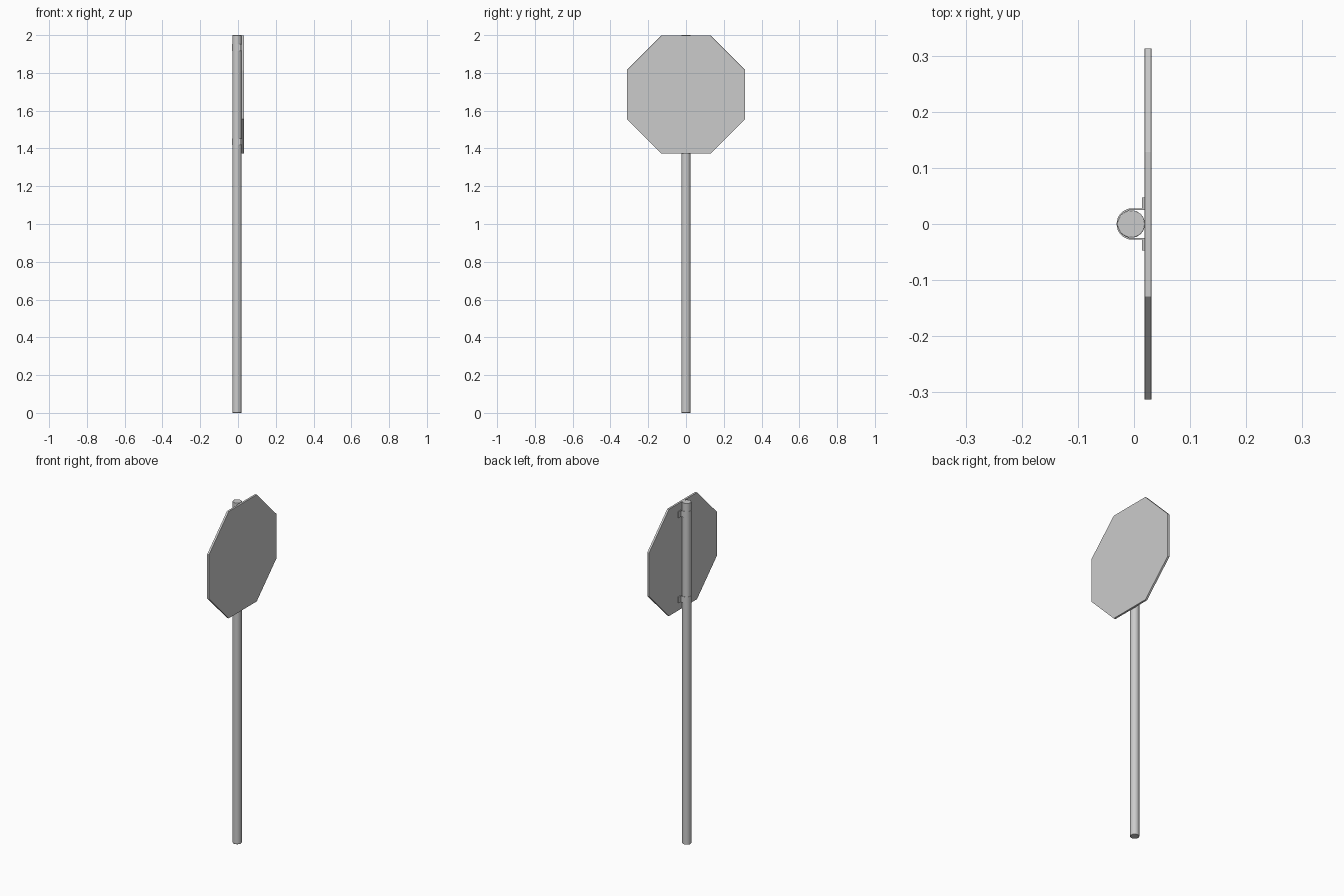
import bpy, bmesh, math

if "Cube" in bpy.data.objects:
    bpy.data.objects.remove(bpy.data.objects["Cube"])

POLE_X, POLE_R = -0.005, 0.0245
PLATE_BACK, PLATE_FRONT = 0.019, 0.031


def prism(name, outline, to_3d, depth, bevel=0.0, smooth=False):
    """Extrude a closed 2D outline along the vector depth."""
    bm = bmesh.new()
    face = bm.faces.new([bm.verts.new(to_3d(a, b)) for a, b in outline])
    ext = bmesh.ops.extrude_face_region(bm, geom=[face])
    verts = [g for g in ext["geom"] if isinstance(g, bmesh.types.BMVert)]
    bmesh.ops.translate(bm, verts=verts, vec=depth)
    bmesh.ops.recalc_face_normals(bm, faces=bm.faces)
    mesh = bpy.data.meshes.new(name)
    bm.to_mesh(mesh)
    bm.free()
    obj = bpy.data.objects.new(name, mesh)
    bpy.context.collection.objects.link(obj)
    if bevel:
        mod = obj.modifiers.new("edge_bevel", "BEVEL")
        mod.width, mod.segments = bevel, 2
        mod.limit_method, mod.angle_limit = "ANGLE", math.radians(40)
    if smooth:
        bpy.context.view_layer.objects.active = obj
        obj.select_set(True)
        bpy.ops.object.shade_smooth_by_angle(angle=math.radians(35))
        obj.select_set(False)
    return obj


def ring(n, radius, start=0.0):
    return [(radius * math.cos(start + math.tau * i / n),
             radius * math.sin(start + math.tau * i / n)) for i in range(n)]


# Round post
prism("post", ring(32, POLE_R), lambda a, b: (POLE_X + a, b, 0),
      (0, 0, 2.0), bevel=0.0015, smooth=True)

# Octagonal sign plate, facing +x
circumradius = 0.313 / math.cos(math.pi / 8)
prism("sign_plate", ring(8, circumradius, math.pi / 8),
      lambda a, b: (PLATE_BACK, a, 1.685 + b),
      (PLATE_FRONT - PLATE_BACK, 0, 0), bevel=0.001)

# U-shaped clamps round the post, with flanges against the plate
CX, OUTER, INNER = -0.003, 0.028, 0.0252
angles = [math.pi / 2 + math.pi * i / 16 for i in range(17)]
outer = [(CX + OUTER * math.cos(t), OUTER * math.sin(t)) for t in angles]
inner = [(CX + INNER * math.cos(t), INNER * math.sin(t)) for t in reversed(angles)]
clamp = ([(0.0195, 0.0475), (0.0142, 0.0475), (0.0142, OUTER)] + outer
         + [(0.0142, -OUTER), (0.0142, -0.0475), (0.0195, -0.0475), (0.0195, -INNER)]
         + inner + [(0.0195, INNER)])
for label, z in (("upper", 1.935), ("lower", 1.435)):
    prism(label + "_clamp", clamp, lambda a, b: (a, b, z - 0.018),
          (0, 0, 0.036), smooth=True)
